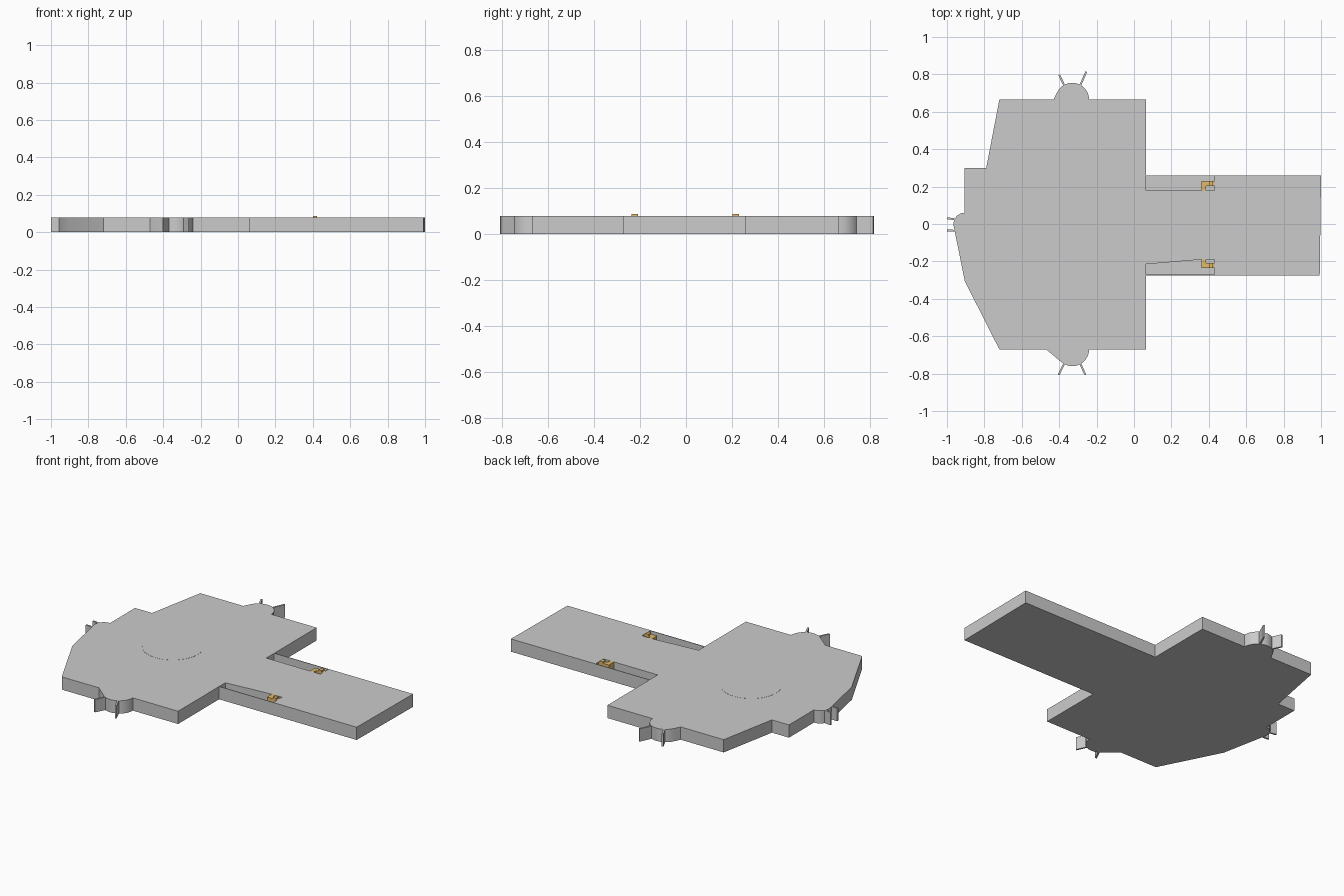
import bpy, bmesh, math
from mathutils import Vector

if "Cube" in bpy.data.objects:
    bpy.data.objects.remove(bpy.data.objects["Cube"])

TOP = 0.078      # deck height
WALL = 0.004     # thickness of bay floor and bay outer wall


def prism(name, pts, z0, z1, mat=None, smooth=False):
    """Extrude a plan outline from z0 to z1."""
    bm = bmesh.new()
    face = bm.faces.new([bm.verts.new((x, y, z0)) for x, y in pts])
    geo = bmesh.ops.extrude_face_region(bm, geom=[face])
    for v in geo["geom"]:
        if isinstance(v, bmesh.types.BMVert):
            v.co.z = z1
    bmesh.ops.recalc_face_normals(bm, faces=bm.faces)
    me = bpy.data.meshes.new(name)
    bm.to_mesh(me)
    bm.free()
    ob = bpy.data.objects.new(name, me)
    bpy.context.collection.objects.link(ob)
    if mat:
        me.materials.append(mat)
    if smooth:
        bpy.ops.object.select_all(action='DESELECT')
        bpy.context.view_layer.objects.active = ob
        ob.select_set(True)
        bpy.ops.object.shade_smooth_by_angle(angle=math.radians(25))
    return ob


def arc(cx, cy, r, a0, a1, n=12):
    return [(cx + r * math.cos(math.radians(a0 + (a1 - a0) * i / n)),
             cy + r * math.sin(math.radians(a0 + (a1 - a0) * i / n)))
            for i in range(n + 1)]


def bar(name, a, b, width, z0=0.0, z1=TOP):
    """Thin upright plate between two plan points."""
    a, b = Vector(a), Vector(b)
    d = (b - a).normalized()
    n = Vector((-d.y, d.x)) * width / 2
    return prism(name, [tuple(p) for p in (a + n, a - n, b - n, b + n)], z0, z1)


# Main deck: body, arm and three rounded pods in one outline
outline = [(0.065, 0.665)]
outline += arc(-0.33, 0.665, 0.09, 0, 157)
outline += [(-0.43, 0.665), (-0.72, 0.665), (-0.79, 0.30), (-0.905, 0.30)]
outline += arc(-0.905, 0.0, 0.06, 90, 190, 8)
outline += [(-0.905, -0.305), (-0.72, -0.67), (-0.47, -0.67)]
outline += arc(-0.33, -0.67, 0.09, 230, 360, 10)
outline += [(0.065, -0.67), (0.065, -0.275), (0.993, -0.275),
            (1.0, 0.26), (0.065, 0.26)]
deck = prism("deck", outline, 0, TOP)

# Open bays sunk into both sides of the arm
bays = {
    "bay_back": [(0.065, 0.18), (0.43, 0.18), (0.43, 0.26 - WALL), (0.065, 0.26 - WALL)],
    "bay_front": [(0.065, -0.215), (0.065, -0.275 + WALL), (0.43, -0.275 + WALL),
                  (0.43, -0.19), (0.36, -0.19)],
}
for name, pts in bays.items():
    cutter = prism(name + "_cutter", pts, WALL, TOP + 0.1)
    cutter.hide_render = True
    mod = deck.modifiers.new(name, 'BOOLEAN')
    mod.operation = 'DIFFERENCE'
    mod.solver = 'EXACT'
    mod.object = cutter
    bpy.context.view_layer.objects.active = deck
    bpy.ops.object.modifier_apply(modifier=mod.name)
    bpy.data.objects.remove(cutter)
bpy.ops.object.select_all(action='DESELECT')
deck.select_set(True)
bpy.ops.object.shade_smooth_by_angle(angle=math.radians(25))

# Flush round hatch on the body
prism("round_hatch", arc(-0.44, 0, 0.17, 0, 345, 23), TOP - 0.01, TOP + 0.0008)

# Paired fins on each pod
fins = [((-0.37, 0.735), (-0.40, 0.797)), ((-0.29, 0.735), (-0.255, 0.815)),
        ((-0.37, -0.74), (-0.403, -0.807)), ((-0.29, -0.74), (-0.26, -0.807)),
        ((-0.95, 0.024), (-1.0, 0.031)), ((-0.945, -0.037), (-1.0, -0.034))]
for i, (a, b) in enumerate(fins):
    bar(f"fin_{i + 1}", a, b, 0.01)

# Orange hooked brackets inside the bays
orange = bpy.data.materials.new("orange")
orange.diffuse_color = (0.75, 0.48, 0.15, 1)
orange.use_nodes = True
orange.node_tree.nodes["Principled BSDF"].inputs["Base Color"].default_value = orange.diffuse_color
for side, s, shift in (("back", 1, 0.0), ("front", -1, 0.006)):
    def flip(pts):
        return [(x, s * (y + shift)) for x, y in pts]
    prism(f"bracket_{side}", flip([(0.36, 0.178), (0.385, 0.178), (0.385, 0.203),
                                   (0.43, 0.203), (0.43, 0.23), (0.36, 0.23)]),
          0.035, TOP, orange)
    prism(f"bracket_tab_{side}", flip([(0.40, 0.203), (0.422, 0.203),
                                       (0.422, 0.23), (0.40, 0.23)]),
          TOP, 0.087, orange)
